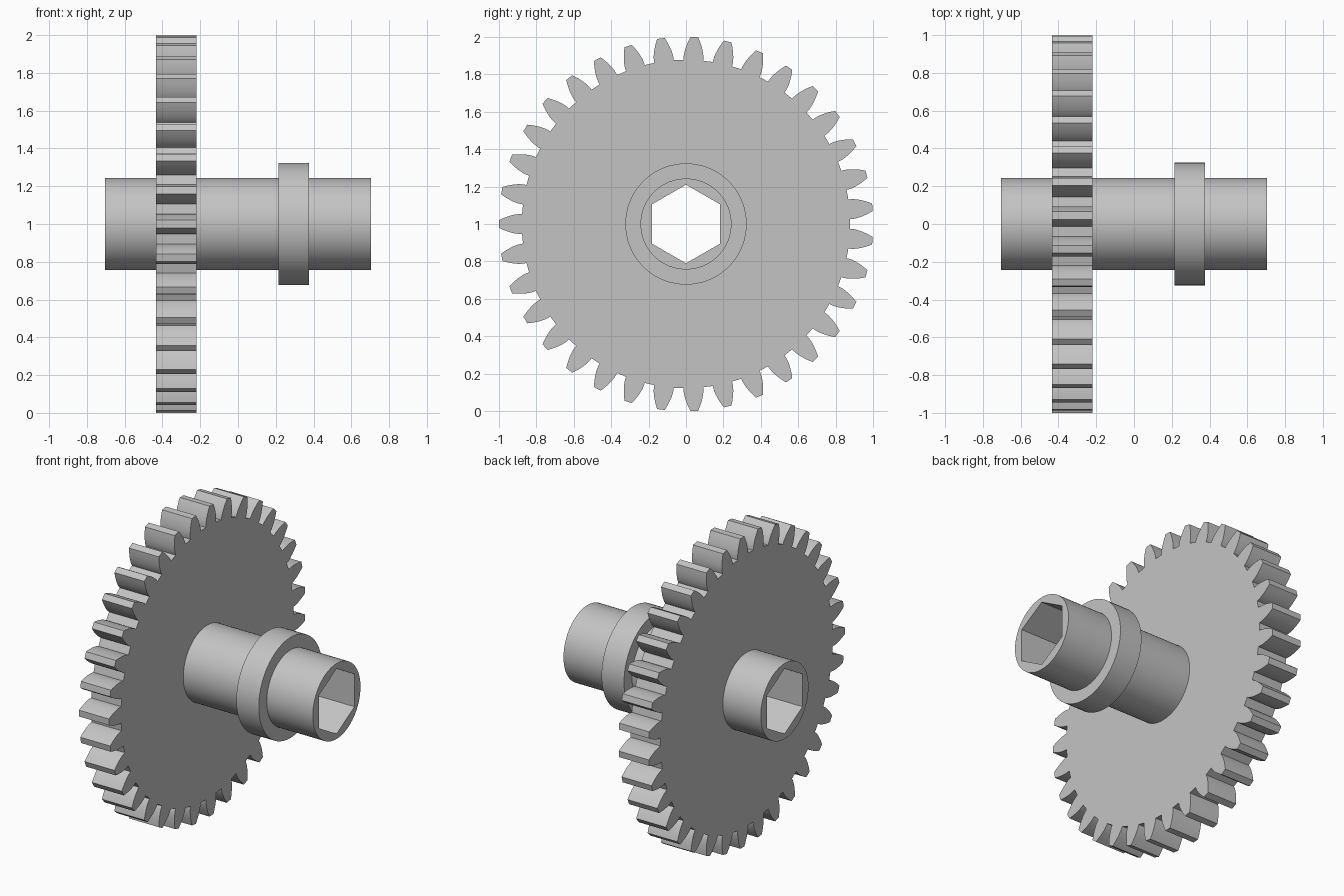
import bpy
import bmesh
from math import pi, tau, sin, cos, tan, acos, radians

if "Cube" in bpy.data.objects:
    bpy.data.objects.remove(bpy.data.objects["Cube"], do_unlink=True)

AXIS_Z = 1.0
TEETH = 35
TIP_R, ROOT_R = 1.0, 0.877
PITCH_R = TIP_R * TEETH / (TEETH + 2)
PRESSURE = radians(20)
HUB_R, COLLAR_R, HEX_R = 0.243, 0.324, 0.21

grey = bpy.data.materials.new("plain grey")
grey.use_nodes = True
grey.diffuse_color = (0.55, 0.55, 0.55, 1)
grey.node_tree.nodes["Principled BSDF"].inputs["Base Color"].default_value = (0.55, 0.55, 0.55, 1)


def ring(radius, count, start=0.0):
    """Regular polygon as (y, z) points."""
    return [(radius * cos(start + tau * i / count), radius * sin(start + tau * i / count))
            for i in range(count)]


def gear_outline(steps=6):
    """Involute tooth profile repeated around the wheel."""
    base_r = PITCH_R * cos(PRESSURE)
    half_base = pi / (2 * TEETH) + tan(PRESSURE) - PRESSURE
    flank = [(ROOT_R, half_base)]
    for i in range(steps + 1):
        r = base_r + (TIP_R - base_r) * i / steps
        a = acos(min(1.0, base_r / r))
        flank.append((r, half_base - (tan(a) - a)))
    tooth = [(r, -a) for r, a in flank] + [(r, a) for r, a in reversed(flank)]
    points = []
    for t in range(TEETH):
        middle = pi + tau * t / TEETH
        points += [(r * cos(middle + a), r * sin(middle + a)) for r, a in tooth]
    return points


def hollow_prism(name, outer, inner, x0, x1):
    """Extrude an outline with a hole along x."""
    bm = bmesh.new()
    edges = []
    for loop in (outer, inner):
        verts = [bm.verts.new((x0, y, z + AXIS_Z)) for y, z in loop]
        edges += [bm.edges.new((verts[i - 1], verts[i])) for i in range(len(verts))]
    bmesh.ops.triangle_fill(bm, edges=edges, use_beauty=True)
    result = bmesh.ops.extrude_face_region(bm, geom=bm.faces[:], use_keep_orig=True)
    moved = [g for g in result["geom"] if isinstance(g, bmesh.types.BMVert)]
    bmesh.ops.translate(bm, verts=moved, vec=(x1 - x0, 0, 0))
    bmesh.ops.recalc_face_normals(bm, faces=bm.faces[:])
    mesh = bpy.data.meshes.new(name)
    bm.to_mesh(mesh)
    bm.free()
    mesh.materials.append(grey)
    obj = bpy.data.objects.new(name, mesh)
    bpy.context.collection.objects.link(obj)
    bpy.ops.object.select_all(action="DESELECT")
    obj.select_set(True)
    bpy.context.view_layer.objects.active = obj
    bpy.ops.object.shade_smooth_by_angle(angle=radians(25))
    return obj


# Hub tube with a hexagonal bore
hollow_prism("hub", ring(HUB_R, 72), ring(HEX_R, 6, pi / 2), -0.703, 0.703)

# Toothed wheel and collar seated on the hub
seat = ring(HUB_R - 0.006, 72)
hollow_prism("gear_wheel", gear_outline(), seat, -0.433, -0.22)
hollow_prism("collar", ring(COLLAR_R, 72), seat, 0.215, 0.375)
